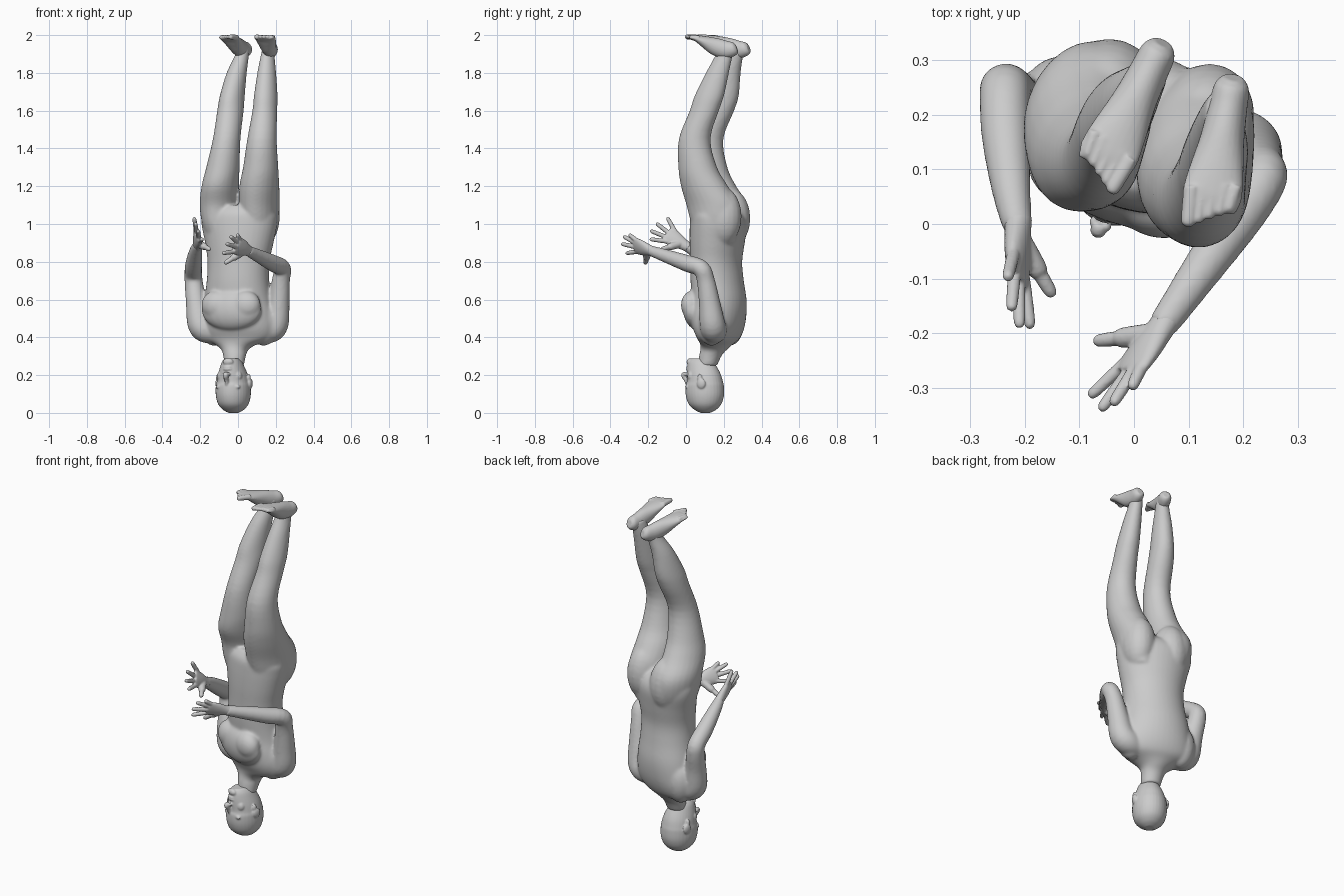
import bpy, bmesh, math
from mathutils import Vector, Matrix

YAW = math.radians(-20)          # whole figure is turned slightly
E1 = Vector((math.cos(YAW), math.sin(YAW), 0))
E2 = Vector((-math.sin(YAW), math.cos(YAW), 0))
UP = Vector((0, 0, 1))


def smooth_path(pts, steps=4):
    """Catmull-Rom through (x, y, z, half width, half depth) sections."""
    out = []
    for i in range(len(pts) - 1):
        p0, p1, p2, p3 = (pts[max(i - 1, 0)], pts[i], pts[i + 1], pts[min(i + 2, len(pts) - 1)])
        for k in range(steps):
            t = k / steps
            out.append([0.5 * (2 * b + (c - a) * t + (2 * a - 5 * b + 4 * c - d) * t * t
                               + (3 * b - a - 3 * c + d) * t ** 3)
                        for a, b, c, d in zip(p0, p1, p2, p3)])
    return out + [list(pts[-1])]


def tube(bm, pts, side=E1, level=False, n=24):
    """Loft ellipses along a path; level keeps every section horizontal."""
    path = smooth_path(pts)
    rings = []
    for i, p in enumerate(path):
        t = UP if level else (Vector(path[min(i + 1, len(path) - 1)][:3])
                              - Vector(path[max(i - 1, 0)][:3])).normalized()
        w = (side - t * side.dot(t)).normalized()
        d = t.cross(w)
        rings.append([bm.verts.new(Vector(p[:3])
                                   + w * max(p[3], .002) * math.cos(2 * math.pi * k / n)
                                   + d * max(p[4], .002) * math.sin(2 * math.pi * k / n))
                      for k in range(n)])
    for r, s in zip(rings, rings[1:]):
        for k in range(n):
            bm.faces.new((r[k], r[(k + 1) % n], s[(k + 1) % n], s[k]))
    bm.faces.new(rings[0][::-1])
    bm.faces.new(rings[-1])


def blob(bm, center, radii):
    m = Matrix.Translation(center) @ Matrix.Rotation(YAW, 4, 'Z') @ Matrix.Diagonal((*radii, 1))
    bmesh.ops.create_uvsphere(bm, u_segments=20, v_segments=14, radius=1, matrix=m)


def digit(bm, base, tip, r, side=E1):
    b, t = Vector(base), Vector(tip)
    tube(bm, [(*b, r, r), (*b.lerp(t, .5), r * .97, r * .97), (*b.lerp(t, .9), r * .85, r * .85),
              (*t, r * .4, r * .4)], side, n=12)


def finish(bm, name, voxel, iterations):
    bmesh.ops.recalc_face_normals(bm, faces=bm.faces)
    me = bpy.data.meshes.new(name)
    bm.to_mesh(me)
    bm.free()
    ob = bpy.data.objects.new(name, me)
    bpy.context.collection.objects.link(ob)
    rm = ob.modifiers.new("blend", 'REMESH')
    rm.mode, rm.voxel_size, rm.use_smooth_shade = 'VOXEL', voxel, True
    sm = ob.modifiers.new("soften", 'SMOOTH')
    sm.factor, sm.iterations = .5, iterations


# Body: torso, legs and arms blended together
bm = bmesh.new()
tube(bm, [(-.02, .115, .25, .052, .05), (-.018, .13, .305, .061, .06), (-.016, .147, .335, .073, .07),
          (-.012, .16, .36, .11, .08), (-.003, .172, .395, .185, .1), (0, .172, .45, .205, .125),
          (0, .172, .52, .198, .14), (0, .175, .6, .183, .14), (0, .165, .7, .169, .137),
          (.003, .16, .8, .168, .133), (.007, .165, .9, .186, .14), (.007, .172, 1, .207, .143),
          (.007, .165, 1.06, .203, .128), (.007, .155, 1.1, .15, .09)],
     level=True, n=40)
# Legs
tube(bm, [(.1, .165, .9, .07, .1), (.112, .155, 1.0, .095, .13), (.113, .141, 1.1, .103, .143),
          (.113, .098, 1.2, .103, .127), (.12, .062, 1.3, .092, .104), (.127, .046, 1.45, .077, .085),
          (.142, .097, 1.6, .064, .079), (.147, .124, 1.68, .06, .08), (.152, .166, 1.8, .048, .063),
          (.157, .2, 1.89, .036, .048), (.165, .213, 1.94, .032, .045)], level=True)
tube(bm, [(-.08, .2, .9, .07, .1), (-.09, .205, 1.0, .095, .13), (-.097, .198, 1.1, .102, .134),
          (-.094, .147, 1.2, .096, .122), (-.08, .121, 1.3, .087, .1), (-.06, .117, 1.45, .072, .082),
          (-.04, .172, 1.6, .068, .085), (-.03, .196, 1.68, .063, .086), (-.007, .227, 1.8, .052, .064),
          (.02, .258, 1.89, .037, .046), (.03, .273, 1.94, .032, .043)], level=True)
# Buttocks, broad chest and back muscles
blob(bm, (-.053, .23, 1.03), (.1, .112, .16))
blob(bm, (.127, .185, 1.04), (.092, .112, .16))
blob(bm, Vector((0, .165, .545)) - E2 * .1, (.168, .068, .11))
for s in (-1, 1):
    blob(bm, Vector((0, .165, .57)) + E1 * s * .08 - E2 * .108, (.085, .06, .078))
    blob(bm, Vector((0, .172, .48)) + E1 * s * .14 + E2 * .012, (.08, .078, .125))
# Arms with shoulders
right_arm = [(.1, .16, .42, .05), (.16, .15, .435, .068), (.2, .14, .47, .068),
             (.216, .125, .58, .057), (.227, .105, .7, .048), (.235, .08, .765, .046),
             (.19, .01, .79, .045), (.12, -.09, .825, .037), (.05, -.19, .86, .028)]
left_arm = [(-.1, .19, .42, .05), (-.16, .2, .435, .068), (-.2, .205, .47, .068),
            (-.22, .222, .58, .056), (-.233, .245, .68, .049), (-.237, .237, .73, .047),
            (-.235, .16, .785, .045), (-.225, .06, .85, .036), (-.213, -.01, .89, .027)]
for arm in (right_arm, left_arm):
    tube(bm, [(*p, p[3]) for p in arm], E1 if arm is left_arm else E2)
finish(bm, "body", .007, 14)

# Head (crown down), sections: z, half width, front, back
bm = bmesh.new()
C = Vector((-.025, .1, 0))


def face(u, v, z):
    return C + E1 * u + E2 * v + UP * z


sections = [(0, .026, -.022, .027), (.015, .053, -.053, .058), (.045, .079, -.086, .087),
            (.09, .091, -.102, .102), (.14, .091, -.104, .102), (.165, .086, -.097, .097),
            (.2, .078, -.097, .087), (.235, .066, -.096, .07), (.268, .052, -.09, .048),
            (.288, .036, -.076, .022)]
tube(bm, [(*face(0, (f + b) / 2, z), a, (b - f) / 2) for z, a, f, b in sections], level=True, n=32)
# Nose, lips, chin, brows, eyes, cheeks and ears
tube(bm, [(*face(0, -.095, .145), .01, .01), (*face(0, -.106, .175), .011, .012),
          (*face(0, -.119, .2), .015, .015), (*face(0, -.106, .211), .013, .008)], n=14)
blob(bm, face(0, -.091, .231), (.025, .013, .007))
blob(bm, face(0, -.089, .243), (.022, .013, .008))
blob(bm, face(0, -.082, .27), (.03, .018, .02))
for s in (-1, 1):
    blob(bm, face(s * .013, -.106, .205), (.009, .01, .008))
    blob(bm, face(s * .036, -.082, .138), (.034, .011, .013))
    blob(bm, face(s * .034, -.074, .16), (.017, .013, .01))
    blob(bm, face(s * .042, -.057, .195), (.028, .024, .03))
    blob(bm, face(s * .091, .012, .155), (.012, .024, .028))
    blob(bm, face(s * .086, .002, .185), (.011, .013, .022))
finish(bm, "head", .004, 6)


# Hands: palm plus five digits, tips listed from index to little finger
def hand(name, wrist, tips, thumb):
    bm = bmesh.new()
    w = Vector(wrist)
    tips = [Vector(t) for t in tips]
    mid = sum(tips, Vector()) / 4
    knuckles = [w.lerp(mid, .57) + (t - mid) * .52 for t in tips]
    k = sum(knuckles, Vector()) / 4
    side = (knuckles[3] - knuckles[0]).normalized()
    back = w - (k - w) * .25
    tube(bm, [(*back, .027, .026), (*w, .03, .024), (*w.lerp(k, .5), .043, .022),
              (*w.lerp(k, .9), .048, .017), (*w.lerp(k, 1.08), .043, .013)], side)
    for b, t in zip(knuckles, tips):
        digit(bm, b.lerp(w, .15), t, .0122, side)
    root = w.lerp(k, .15)
    digit(bm, root, root.lerp(Vector(thumb), .65), .021, side)
    digit(bm, root, thumb, .0145, side)
    finish(bm, name, .004, 2)


hand("right_hand", (.05, -.19, .86),
     [(-.082, -.317, .845), (-.062, -.342, .895), (-.04, -.332, .935), (-.005, -.302, .945)],
     (-.073, -.215, .79))
hand("left_hand", (-.213, -.01, .89),
     [(-.19, -.192, .92), (-.21, -.19, .965), (-.225, -.158, 1.005), (-.232, -.1, 1.035)],
     (-.148, -.133, .865))


# Feet: soles up, toes slightly higher than heels
def foot(name, heel, ball, inner):
    bm = bmesh.new()
    h, b = Vector((*heel, 0)), Vector((*ball, 0))
    d = (b - h).normalized()
    side = d.cross(UP) * inner           # towards the big toe
    if side.x * inner < 0:
        side = -side

    def at(t, z, a, c):
        return (*(h.lerp(b, t) + UP * z), a, c)
    tube(bm, [at(-.13, 1.93, .018, .022), at(-.04, 1.926, .032, .037), at(.2, 1.924, .036, .047),
              at(.5, 1.94, .041, .046), at(.8, 1.965, .05, .031), at(1, 1.981, .055, .019),
              at(1.12, 1.986, .053, .014), at(1.2, 1.988, .047, .01)], side)
    for i in range(5):
        base = b + side * (.04 - .02 * i) - d * (.004 * i) + UP * 1.987
        digit(bm, base, base + d * (.074 - .006 * i) + UP * .004 - side * (.003 * (2 - i)),
              .015 if i == 0 else .012, side)
    finish(bm, name, .004, 3)


foot("right_foot", (.178, .245), (.145, .062), -1)
foot("left_foot", (.042, .31), (-.042, .138), 1)
